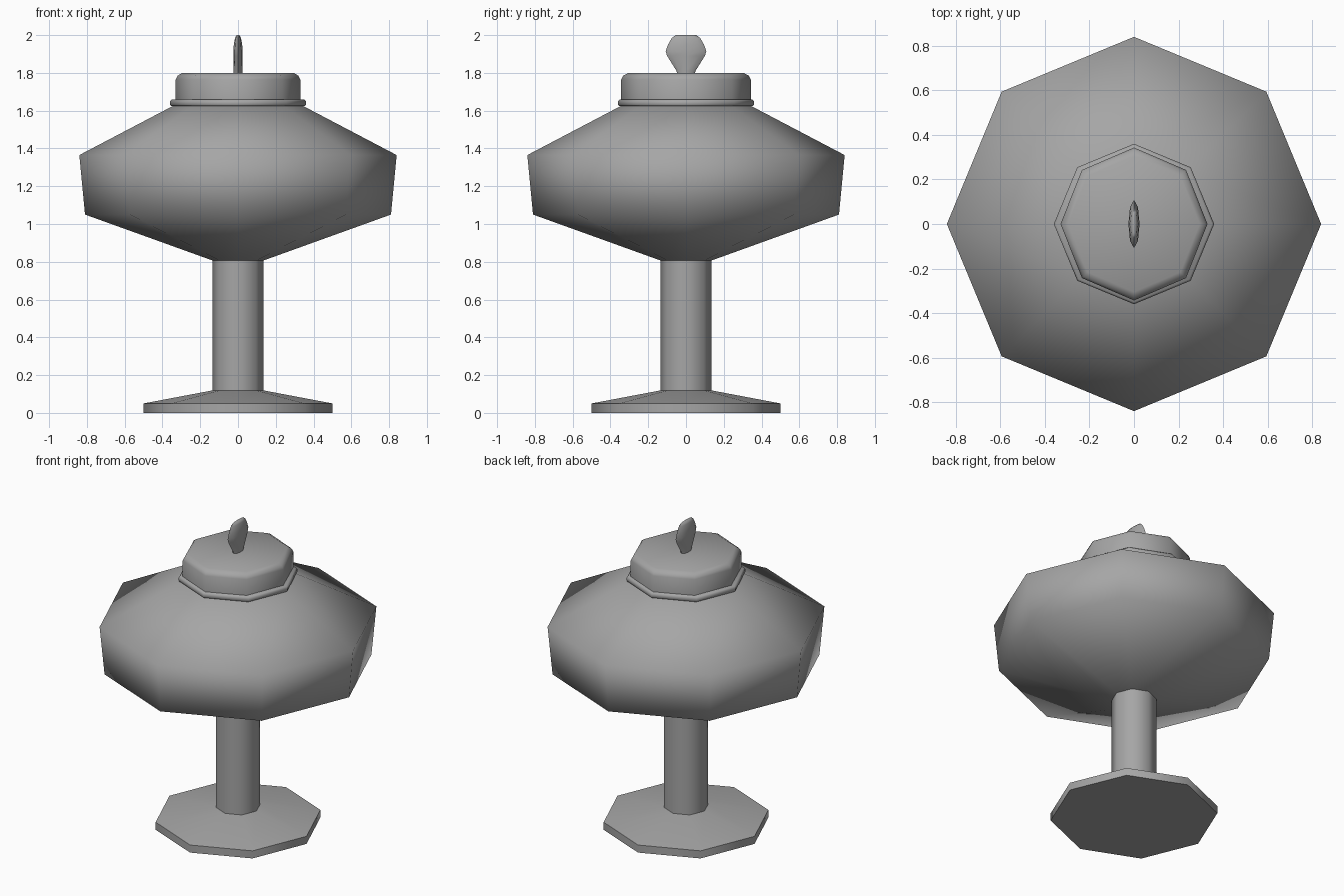
import bpy, bmesh, math

if "Cube" in bpy.data.objects:
    bpy.data.objects.remove(bpy.data.objects["Cube"], do_unlink=True)

SIDES = 8

stone = bpy.data.materials.new("grey_stone")
stone.use_nodes = True
GREY = (0.38, 0.38, 0.38, 1)
stone.diffuse_color = GREY
stone.node_tree.nodes["Principled BSDF"].inputs["Base Color"].default_value = GREY


def lathe(name, rings, smooth=75):
    """Octagonal solid from rings of (x radius, y radius, height), bottom up."""
    bm = bmesh.new()
    loops = []
    for rx, ry, z in rings:
        angles = [2 * math.pi * i / SIDES for i in range(SIDES)]
        loops.append([bm.verts.new((rx * math.cos(a), ry * math.sin(a), z)) for a in angles])
    for low, high in zip(loops, loops[1:]):
        for i in range(SIDES):
            j = (i + 1) % SIDES
            bm.faces.new((low[i], low[j], high[j], high[i]))
    bm.faces.new(loops[0][::-1])
    bm.faces.new(loops[-1])
    mesh = bpy.data.meshes.new(name)
    bm.to_mesh(mesh)
    bm.free()
    mesh.materials.append(stone)
    obj = bpy.data.objects.new(name, mesh)
    bpy.context.collection.objects.link(obj)
    bpy.ops.object.select_all(action="DESELECT")
    obj.select_set(True)
    bpy.context.view_layer.objects.active = obj
    bpy.ops.object.shade_smooth_by_angle(angle=math.radians(smooth))
    return obj


def round_rings(*profile):
    return [(r, r, z) for r, z in profile]


# Foot, stem and wide bowl
lathe("foot", round_rings((0.5, 0), (0.5, 0.05), (0.13, 0.12)))
lathe("stem", round_rings((0.135, 0.1), (0.135, 0.83)))
lathe("bowl", round_rings((0.13, 0.805), (0.81, 1.05), (0.84, 1.365), (0.335, 1.63)))

# Collar under the lid
lathe("collar", round_rings((0.355, 1.625), (0.36, 1.632), (0.36, 1.65), (0.35, 1.66)))

# Lid with a chamfered top edge
lathe("lid", [(0.33, 0.343, 1.65), (0.33, 0.343, 1.765), (0.32, 0.333, 1.785), (0.295, 0.305, 1.8)])

# Thin upright knob on the lid
lathe("knob", [(0.024, 0.045, 1.79), (0.024, 0.05, 1.81), (0.025, 0.1, 1.89),
               (0.025, 0.108, 1.915), (0.022, 0.095, 1.95), (0.016, 0.075, 1.985),
               (0.007, 0.055, 2.0)])
